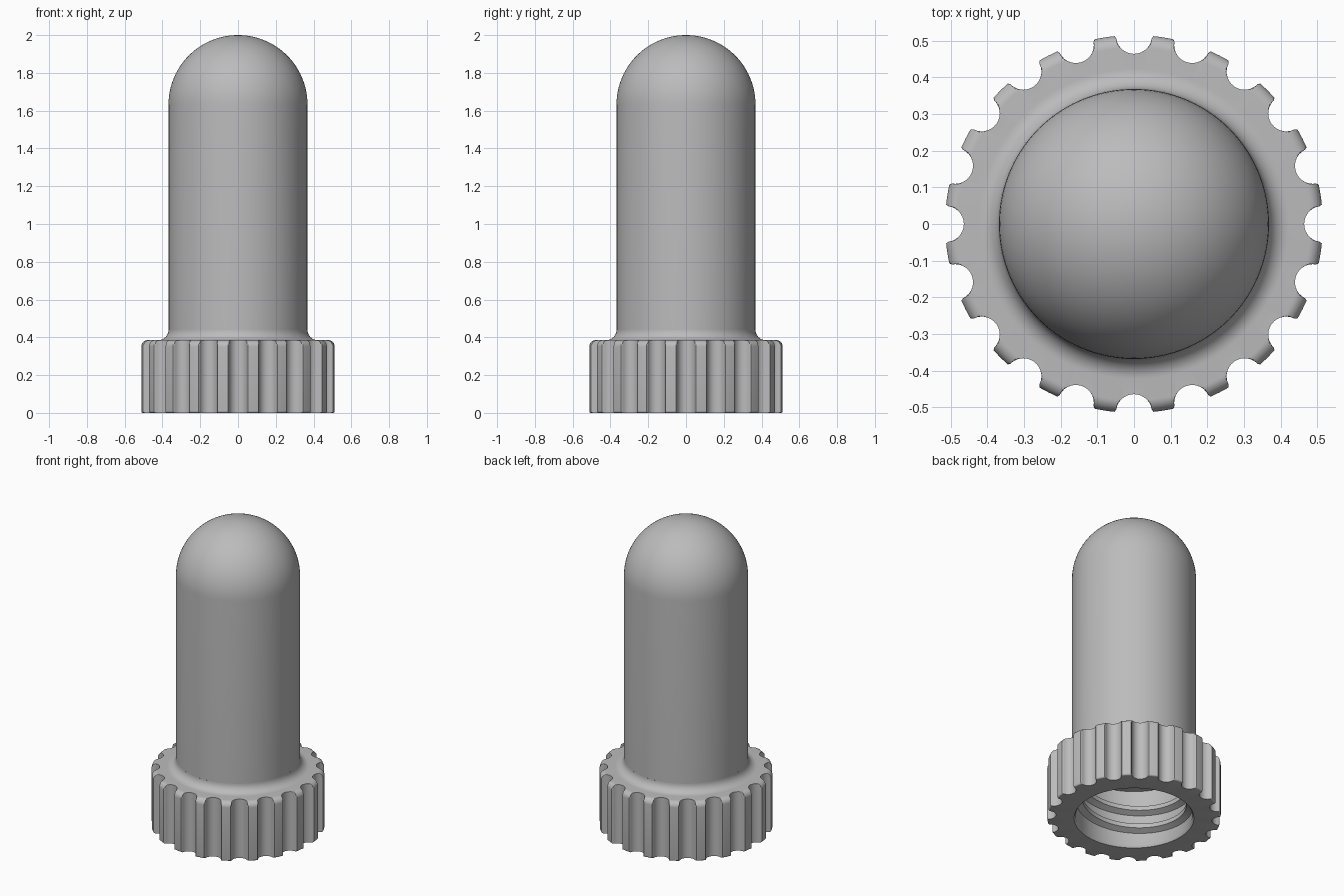
import bpy
import bmesh
from math import sin, cos, pi, radians, atan2, hypot

old = bpy.data.objects.get("Cube")
if old:
    bpy.data.objects.remove(old, do_unlink=True)

grey = bpy.data.materials.new("rubber grey")
grey.use_nodes = True
COLOUR = (0.5, 0.5, 0.5, 1)
grey.diffuse_color = COLOUR
grey.node_tree.nodes["Principled BSDF"].inputs["Base Color"].default_value = COLOUR


def arc(cx, cz, r, start, end, steps):
    """Points (radius, height) along an arc, angles in degrees."""
    angles = [radians(start + (end - start) * i / steps) for i in range(steps + 1)]
    return [(cx + r * cos(a), cz + r * sin(a)) for a in angles]


def skin(name, rows, close_rows=True, caps=False, sharp=35):
    """Join rows of points into a smooth shaded surface."""
    bm = bmesh.new()
    grid = [[bm.verts.new(p) for p in row] for row in rows]
    for a, b in zip(grid, grid[1:]):
        n = len(a)
        for i in range(n if close_rows else n - 1):
            j = (i + 1) % n
            bm.faces.new((a[i], a[j], b[j], b[i]))
    if caps:
        bm.faces.new(grid[0])
        bm.faces.new(grid[-1])
    bmesh.ops.remove_doubles(bm, verts=bm.verts, dist=0.00005)
    bmesh.ops.recalc_face_normals(bm, faces=bm.faces)
    mesh = bpy.data.meshes.new(name)
    bm.to_mesh(mesh)
    bm.free()
    mesh.materials.append(grey)
    obj = bpy.data.objects.new(name, mesh)
    bpy.context.collection.objects.link(obj)
    bpy.ops.object.select_all(action="DESELECT")
    obj.select_set(True)
    bpy.context.view_layer.objects.active = obj
    bpy.ops.object.shade_smooth_by_angle(angle=radians(sharp))
    return obj


def lathe(name, profile, columns):
    """Spin a profile; each column limits the radius at its angle."""
    rows = [[(min(r, lim) * cos(t), min(r, lim) * sin(t), z) for t, lim in columns]
            for r, z in profile]
    return skin(name, rows)


# Domed sleeve: outer wall and dome, then the hollow inside
BODY, BORE, SPRING = 0.368, 0.30, 1.632
round_columns = [(2 * pi * i / 128, 9) for i in range(128)]
sleeve = ([(BODY, 0.44)] + arc(0, SPRING, BODY, 0, 90, 24)
          + arc(0, SPRING, BORE, 90, 0, 20) + [(BORE, 0.38)])
lathe("domed_sleeve", sleeve, round_columns)

# Grip outline: scalloped grooves with softened tooth corners
GRIP, TEETH = 0.515, 20
groove = [(x, y) for x, y in arc(0.513, 0, 0.049, 262, 98, 14)]
corner = [(0.512, 0.053), (GRIP - 0.002, 0.059)]
groove = [(x, -y) for x, y in reversed(corner)] + groove[::-1][::-1] + corner
groove.sort(key=lambda p: atan2(p[1], p[0]))
scallops = []
for k in range(TEETH):
    turn = 2 * pi * k / TEETH
    scallops += [(turn + atan2(y, x), hypot(x, y)) for x, y in groove]
    scallops.append((turn + pi / TEETH, GRIP))

# Grip collar: flared neck, rounded rim, wall, base and threaded socket
SOCKET, TOP = 0.345, 0.385
collar = (arc(BODY + 0.055, TOP + 0.055, 0.055, 180, 270, 10)
          + arc(GRIP - 0.035, TOP - 0.035, 0.035, 90, 0, 10)
          + arc(GRIP - 0.01, 0.01, 0.01, 0, -90, 4)
          + [(SOCKET + 0.01, 0), (SOCKET, 0.015), (SOCKET, 0.38), (BORE, 0.38)])
lathe("grip_collar", collar, scallops)

# Internal screw thread: a tapering ridge wound up the socket
TURNS, PITCH, STEPS = 2.4, 0.12, 240
thread = []
for i in range(STEPS + 1):
    s = i / STEPS
    a = 2 * pi * TURNS * s
    z = 0.05 + PITCH * TURNS * s
    depth = 0.035 * min(1, s * 12, (1 - s) * 12) + 0.001
    section = [(SOCKET + 0.004, -0.034), (SOCKET - depth, -0.014),
               (SOCKET - depth, 0.014), (SOCKET + 0.004, 0.034)]
    thread.append([(r * cos(a), r * sin(a), z + h) for r, h in section])
skin("screw_thread", thread, caps=True, sharp=30)
